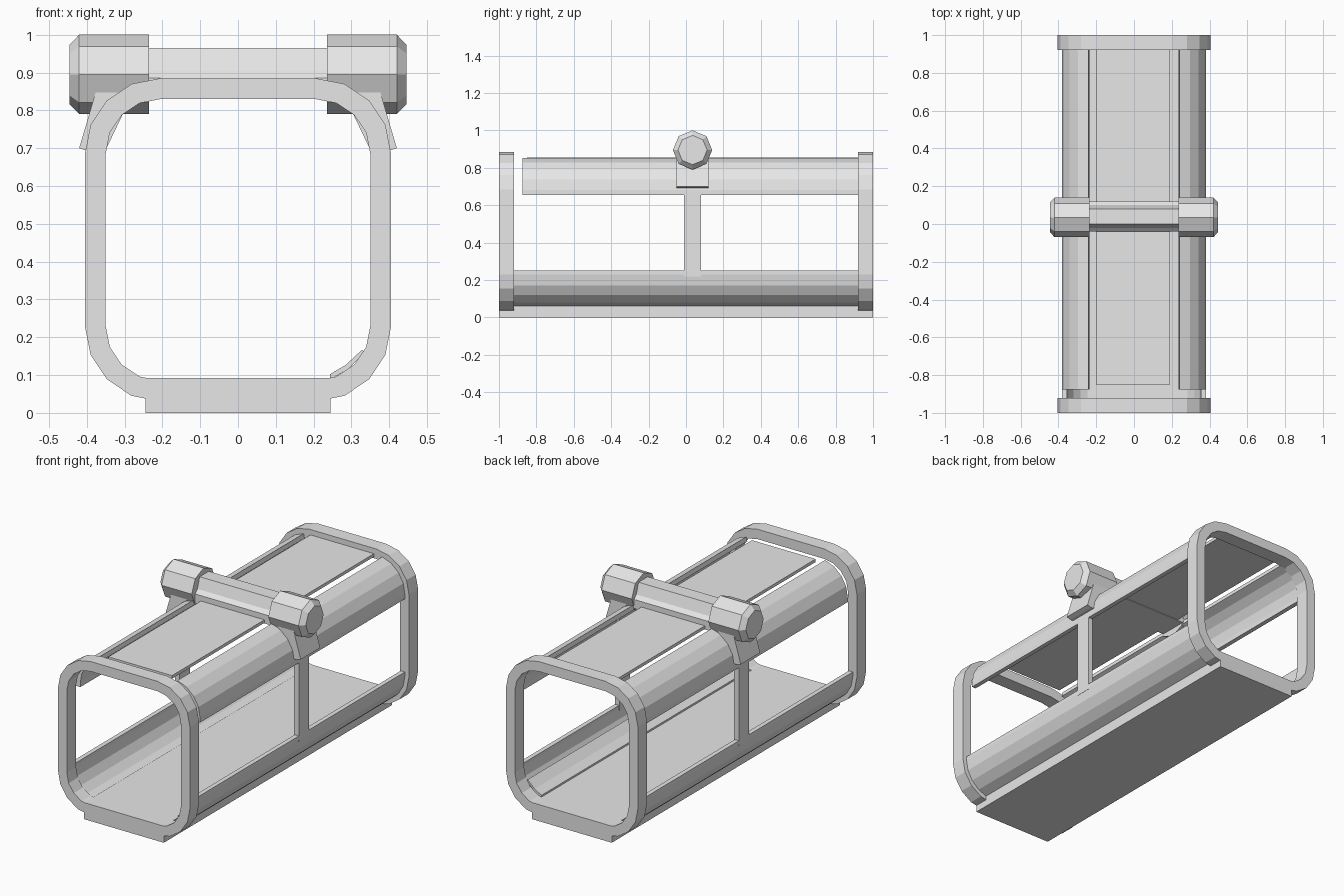
import bpy, bmesh, math

if "Cube" in bpy.data.objects:
    bpy.data.objects.remove(bpy.data.objects["Cube"])

grey = bpy.data.materials.new("plain_grey")
grey.diffuse_color = (0.8, 0.8, 0.8, 1)
grey.use_nodes = True
grey.node_tree.nodes["Principled BSDF"].inputs["Base Color"].default_value = grey.diffuse_color


def finish(name, bm):
    bmesh.ops.recalc_face_normals(bm, faces=bm.faces)
    mesh = bpy.data.meshes.new(name)
    bm.to_mesh(mesh)
    bm.free()
    mesh.materials.append(grey)
    obj = bpy.data.objects.new(name, mesh)
    bpy.context.collection.objects.link(obj)
    return obj


def loft(name, sections, closed=False):
    """Skin matching point loops; closed joins last to first, otherwise ends are capped."""
    bm = bmesh.new()
    loops = [[bm.verts.new(p) for p in s] for s in sections]
    n = len(loops[0])
    pairs = list(zip(loops, loops[1:]))
    if closed:
        pairs.append((loops[-1], loops[0]))
    else:
        bm.faces.new(loops[0])
        bm.faces.new(loops[-1])
    for a, b in pairs:
        for i in range(n):
            j = (i + 1) % n
            bm.faces.new((a[i], a[j], b[j], b[i]))
    return finish(name, bm)


def prism_y(name, profile, y0, y1):
    return loft(name, [[(x, y, z) for x, z in profile] for y in (y0, y1)])


def box(name, x0, x1, y0, y1, z0, z1):
    return prism_y(name, [(x0, z0), (x1, z0), (x1, z1), (x0, z1)], y0, y1)


def arc(cx, cz, r, a0, a1, n=4):
    return [(cx + r * math.cos(math.radians(a0 + (a1 - a0) * i / n)),
             cz + r * math.sin(math.radians(a0 + (a1 - a0) * i / n))) for i in range(n + 1)]


def rounded(r):
    """Rounded rectangle through four corner centres."""
    pts = []
    for cx, cz, a in ((.205, .685, 0), (-.205, .685, 90), (-.205, .23, 180), (.205, .23, 270)):
        pts += arc(cx, cz, r, a, a + 90)
    return pts


def corner_shell(s, lower):
    """Curved strip around one long edge, with a short straight lip on the side."""
    def path(r):
        if lower:
            return [(.205 + r, .25)] + arc(.205, .23, r, 0, -78)
        return [(.205 + r, .655)] + arc(.205, .68, r, 0, 78)
    return [(s * x, z) for x, z in path(.175) + path(.15)[::-1]]


# End frames
outer, inner = rounded(.2), rounded(.145)
for name, y0, y1 in (("front_frame", -1, -.92), ("rear_frame", .92, 1)):
    loft(name, [[(x, y, z) for x, z in ring]
                for ring, y in ((outer, y0), (outer, y1), (inner, y1), (inner, y0))], closed=True)

# Floor and roof plates
box("floor", -.245, .245, -1, 1, 0, .092)
box("roof_plate", -.2, .19, -.85, .93, .838, .855)

# Handle bar, sitting across the roof
bar = [(-.04, .835), (-.04, .885), (-.02, .905), (0, .965),
       (.08, .965), (.1, .905), (.12, .885), (.12, .835)]
loft("handle_bar", [[(x, y, z) for y, z in bar] for x in (-.24, .24)])

# Paired side parts
clamp = [(.27, .87), (.37, .87), (.42, .70), (.395, .692), (.35, .695), (.30, .80)]
for s, side in ((-1, "left"), (1, "right")):
    prism_y(side + "_upper_rail", corner_shell(s, False), -.875, .93)
    prism_y(side + "_lower_rail", corner_shell(s, True), -.93, .93)
    box(side + "_post", s * .352, s * .38, -.01, .08, .22, .67)
    prism_y(side + "_clamp", [(s * x, z) for x, z in clamp], -.05, .12)
    # Octagonal knob with a chamfered outer end
    loft(side + "_knob", [[(s * x, .035 + r * math.cos(i * math.pi / 4),
                            .895 + r * math.sin(i * math.pi / 4)) for i in range(8)]
                          for x, r in ((.235, .105), (.42, .105), (.446, .078))])

# Slim sill strip inside the right lower rail
prism_y("inner_sill", [(.243, .088), (.29, .115), (.335, .16), (.328, .167), (.285, .127), (.243, .102)],
        -.875, .92)
